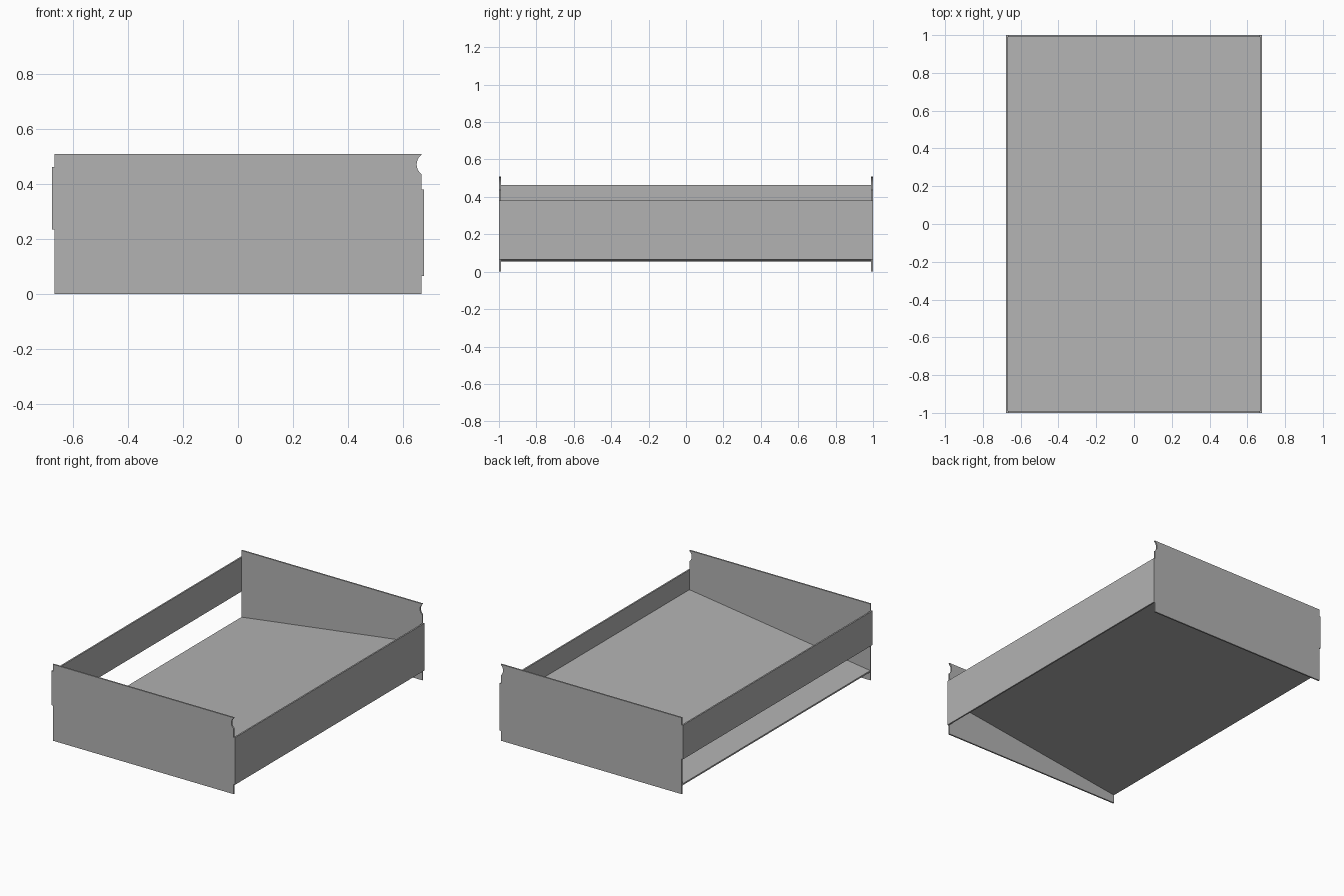
import bpy
import bmesh
import math

cube = bpy.data.objects.get("Cube")
if cube:
    bpy.data.objects.remove(cube, do_unlink=True)

GREY = (0.45, 0.45, 0.45, 1.0)
grey = bpy.data.materials.new("plain grey")
grey.use_nodes = True
grey.diffuse_color = GREY
grey.node_tree.nodes["Principled BSDF"].inputs["Base Color"].default_value = GREY

HALF_X, HALF_Y, THICK, HEIGHT = 0.678, 1.0, 0.01, 0.51
INNER_X, INNER_Y = HALF_X - THICK, HALF_Y - THICK


def extrude_profile(name, profile, y0, y1):
    """Extrude an x-z outline along y into a closed solid."""
    bm = bmesh.new()
    face = bm.faces.new([bm.verts.new((x, y0, z)) for x, z in profile])
    moved = bmesh.ops.extrude_face_region(bm, geom=[face])["geom"]
    verts = [g for g in moved if isinstance(g, bmesh.types.BMVert)]
    bmesh.ops.translate(bm, verts=verts, vec=(0, y1 - y0, 0))
    bmesh.ops.recalc_face_normals(bm, faces=bm.faces[:])
    mesh = bpy.data.meshes.new(name)
    bm.to_mesh(mesh)
    bm.free()
    mesh.materials.append(grey)
    obj = bpy.data.objects.new(name, mesh)
    bpy.context.collection.objects.link(obj)
    return obj


def rectangle(x0, x1, z0, z1):
    return [(x0, z0), (x1, z0), (x1, z1), (x0, z1)]


# End plates with a round finger notch near one upper corner
radius, centre_z, depth = 0.044, 0.472, 0.017
centre_x = INNER_X - depth + radius
spread = math.acos((centre_x - INNER_X) / radius)
notch = []
for i in range(13):
    a = math.pi + spread - 2 * spread * i / 12
    notch.append((centre_x + radius * math.cos(a), centre_z + radius * math.sin(a)))
plate = ([(-INNER_X, 0), (INNER_X, 0)] + notch
         + [(INNER_X, HEIGHT), (-INNER_X, HEIGHT)])
extrude_profile("front_plate", plate, -HALF_Y, -INNER_Y)
extrude_profile("back_plate", plate, INNER_Y, HALF_Y)

# Side boards at different heights
extrude_profile("left_board", rectangle(INNER_X, HALF_X, 0.065, 0.38), -HALF_Y, HALF_Y)
extrude_profile("right_board", rectangle(-HALF_X, -INNER_X, 0.235, 0.463), -HALF_Y, HALF_Y)

# Sloping floor, low on the right and high on the left
floor = [(-INNER_X, 0.055), (INNER_X, 0.238), (INNER_X, 0.248), (-INNER_X, 0.065)]
extrude_profile("sloping_floor", floor, -INNER_Y, INNER_Y)
